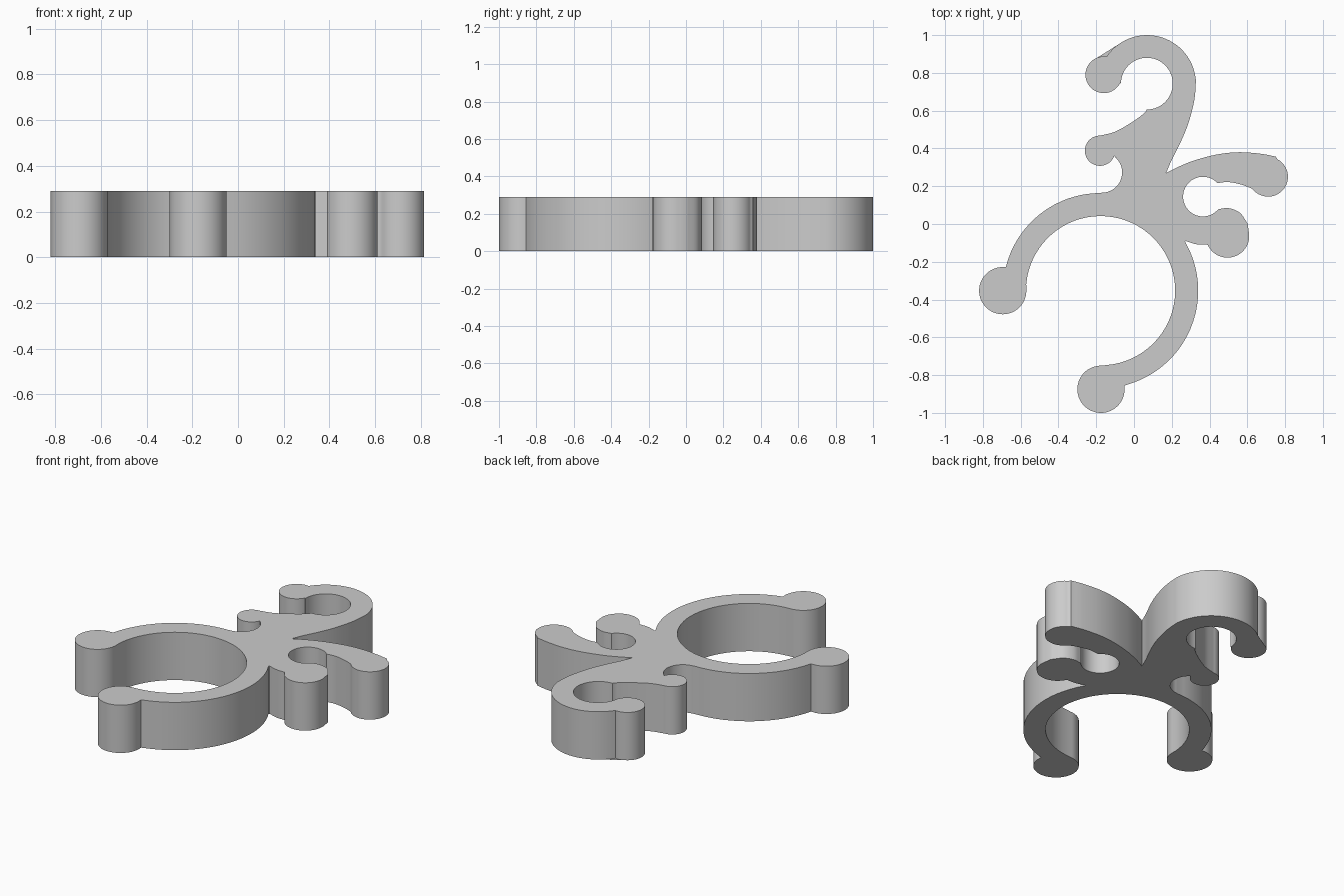
import bpy, bmesh
from math import radians, cos, sin, ceil
from mathutils import Vector

if "Cube" in bpy.data.objects:
    bpy.data.objects.remove(bpy.data.objects["Cube"], do_unlink=True)

HEIGHT = 0.29
RING = (-0.177, -0.353)
HOOK = (0.068, 0.743)


def arc(center, radius, start, end):
    """Arc in degrees; counterclockwise if end > start."""
    n = max(4, ceil(abs(end - start) / 5))
    angles = [radians(start + (end - start) * i / n) for i in range(n + 1)]
    return [Vector((center[0] + radius * cos(a), center[1] + radius * sin(a))) for a in angles]


def spline(*points, steps=5):
    """Smooth path through the points."""
    p = [Vector(q) for q in points]
    p = [2 * p[0] - p[1]] + p + [2 * p[-1] - p[-2]]
    path = []
    for a, b, c, d in zip(p, p[1:], p[2:], p[3:]):
        for i in range(steps):
            t = i / steps
            path.append(b + (c - a) * t / 2 + (2 * a - 5 * b + 4 * c - d) * t * t / 2
                        + (3 * b - a - 3 * c + d) * t ** 3 / 2)
    return path + [p[-2]]


# Outline, counterclockwise from the front tip of the ring
sections = [
    arc((-0.175, -0.875), 0.125, 90, 369),                     # front ring tip
    arc(RING, 0.517, -76, 30),                                 # ring outside, left
    spline((0.275, -0.09), (0.33, -0.107), (0.392, -0.11)),    # small finger
    arc((0.495, -0.063), 0.115, 207, 375),
    spline((0.603, 0.0), (0.56, 0.06), (0.5, 0.084), (0.446, 0.078)),
    arc((0.365, 0.145), 0.105, -39, -315),                     # side pocket
    spline((0.443, 0.217), (0.5, 0.222), (0.57, 0.208), (0.625, 0.187)),
    arc((0.71, 0.25), 0.105, 217, 422),                        # side finger tip
    spline((0.75, 0.357), (0.67, 0.372), (0.56, 0.38), (0.45, 0.37),
           (0.33, 0.34), (0.24, 0.305), (0.17, 0.27)),
    spline((0.17, 0.27), (0.2, 0.34), (0.25, 0.44), (0.29, 0.54),
           (0.32, 0.66), (0.328, 0.76)),                       # hook stem
    arc((0.069, 0.741), 0.259, 5, 146),                        # hook outside
    arc((-0.16, 0.79), 0.097, 79, 333),                        # hook tip
    arc(HOOK, 0.137, 180, -90),                                # hook inside
    spline((0.06, 0.592), (0.02, 0.56), (-0.05, 0.515), (-0.11, 0.485), (-0.18, 0.468)),
    arc((-0.18, 0.388), 0.08, 90, 340),                        # thumb tip
    arc((-0.17, 0.273), 0.107, 50, -90),                       # thumb pocket
    arc(RING, 0.517, 90, 166),                                 # ring outside, right
    arc((-0.695, -0.353), 0.125, 82, 360),                     # right ring tip
    arc(RING, 0.395, 180, -90),                                # ring inside
]

outline = []
for section in sections:
    for point in section:
        if not outline or (point - outline[-1]).length > 0.004:
            outline.append(point)
if (outline[0] - outline[-1]).length < 0.004:
    outline.pop()

# Extrude the outline into a thick plate
bm = bmesh.new()
base = bm.faces.new([bm.verts.new((p.x, p.y, 0)) for p in outline])
top = bmesh.ops.extrude_face_region(bm, geom=[base], use_keep_orig=True)
bmesh.ops.translate(bm, vec=(0, 0, HEIGHT),
                    verts=[v for v in top["geom"] if isinstance(v, bmesh.types.BMVert)])
bmesh.ops.recalc_face_normals(bm, faces=bm.faces)
mesh = bpy.data.meshes.new("hook_clip")
bm.to_mesh(mesh)
bm.free()

clip = bpy.data.objects.new("hook_clip", mesh)
bpy.context.collection.objects.link(clip)

# Plain grey
grey = bpy.data.materials.new("light grey")
grey.use_nodes = True
color = (0.6, 0.6, 0.6, 1)
grey.diffuse_color = color
grey.node_tree.nodes["Principled BSDF"].inputs["Base Color"].default_value = color
mesh.materials.append(grey)

bpy.ops.object.select_all(action="DESELECT")
clip.select_set(True)
bpy.context.view_layer.objects.active = clip
bpy.ops.object.shade_smooth_by_angle(angle=radians(30))
